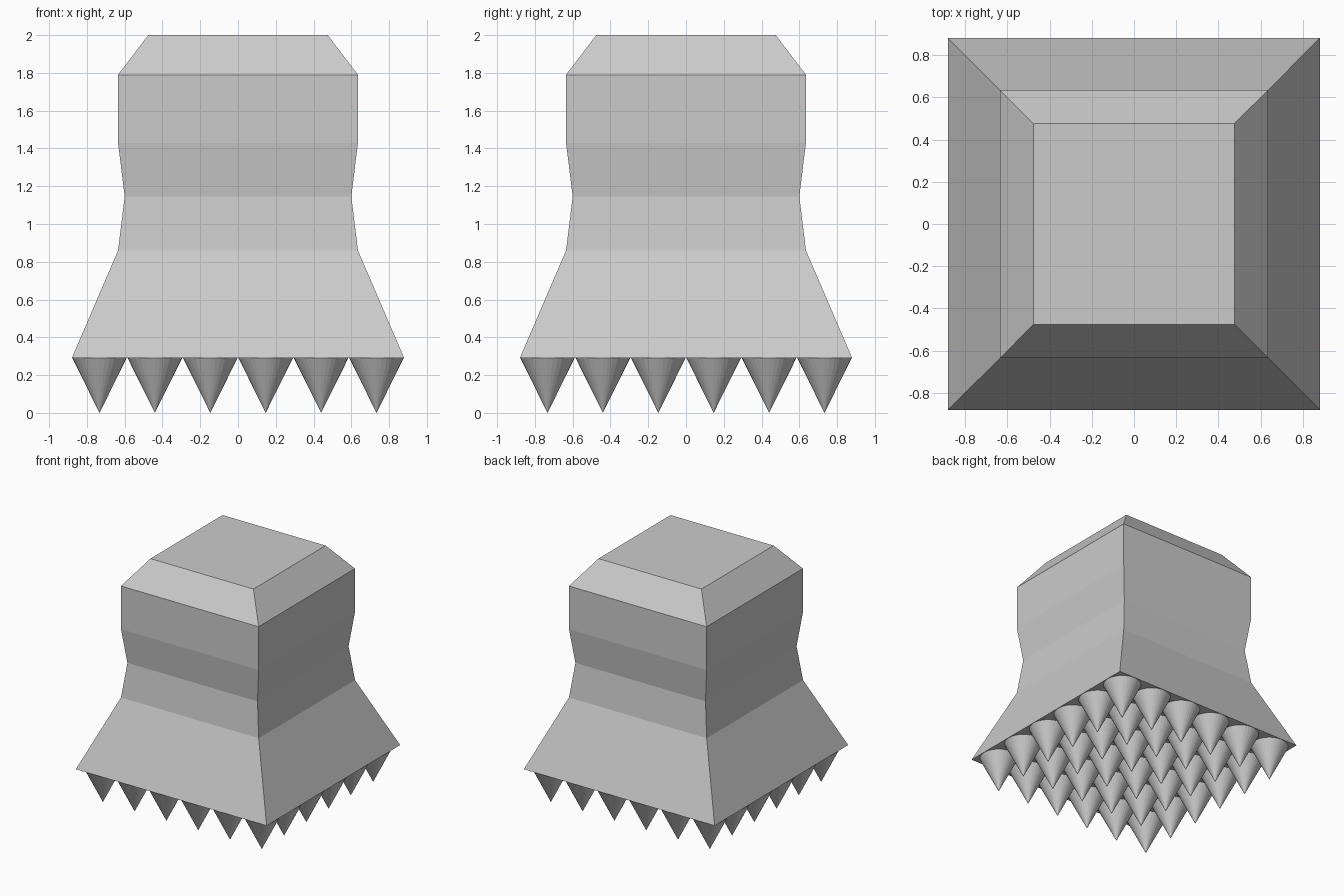
import bpy
import bmesh
from mathutils import Matrix

if "Cube" in bpy.data.objects:
    bpy.data.objects.remove(bpy.data.objects["Cube"])


def finish(name, bm):
    bmesh.ops.recalc_face_normals(bm, faces=bm.faces)
    mesh = bpy.data.meshes.new(name)
    bm.to_mesh(mesh)
    bm.free()
    obj = bpy.data.objects.new(name, mesh)
    bpy.context.collection.objects.link(obj)
    return obj


# Square body: (half width, height) from base to chamfered top
PROFILE = [(0.88, 0.29), (0.635, 0.86), (0.60, 1.145),
           (0.635, 1.43), (0.635, 1.79), (0.475, 2.0)]
bm = bmesh.new()
rings = [[bm.verts.new((sx * h, sy * h, z))
          for sx, sy in ((-1, -1), (1, -1), (1, 1), (-1, 1))]
         for h, z in PROFILE]
for low, high in zip(rings, rings[1:]):
    for i in range(4):
        j = (i + 1) % 4
        bm.faces.new((low[i], low[j], high[j], high[i]))
bm.faces.new(rings[0][::-1])
bm.faces.new(rings[-1])
finish("body", bm)

# Grid of downward spikes under the base
COUNT, PITCH, HEIGHT = 6, 0.2933, 0.29
bm = bmesh.new()
for ix in range(COUNT):
    for iy in range(COUNT):
        x = (ix - (COUNT - 1) / 2) * PITCH
        y = (iy - (COUNT - 1) / 2) * PITCH
        bmesh.ops.create_cone(bm, cap_ends=True, segments=32, radius1=0.0,
                              radius2=0.144, depth=HEIGHT,
                              matrix=Matrix.Translation((x, y, HEIGHT / 2)))
bmesh.ops.remove_doubles(bm, verts=bm.verts, dist=0.0001)
finish("spikes", bm)
